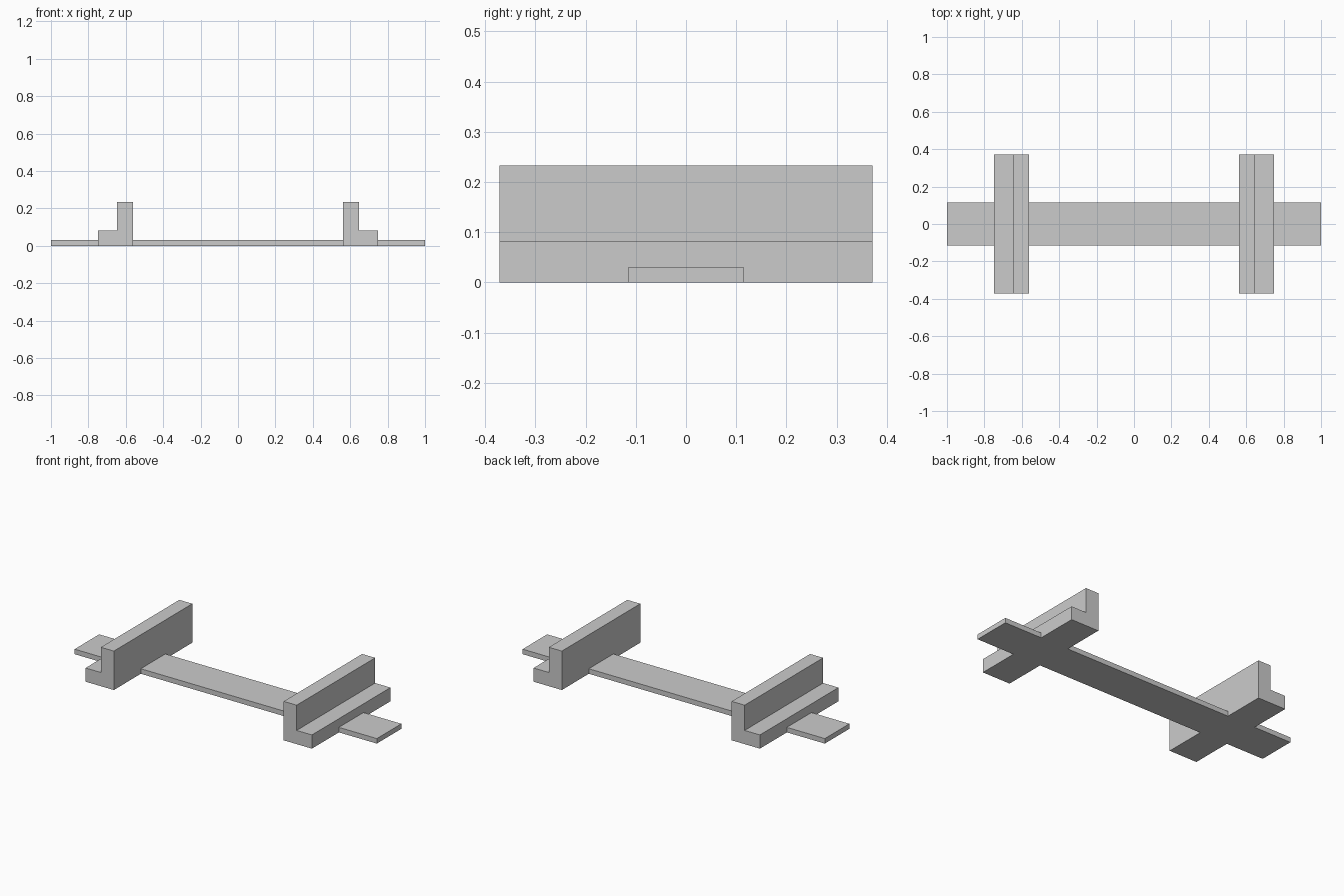
import bpy
import bmesh

if "Cube" in bpy.data.objects:
    bpy.data.objects.remove(bpy.data.objects["Cube"])


def extrude_profile(name, profile, half_depth):
    """Solid made from an x-z outline, extruded along y."""
    bm = bmesh.new()
    face = bm.faces.new([bm.verts.new((x, -half_depth, z)) for x, z in profile])
    ext = bmesh.ops.extrude_face_region(bm, geom=[face])
    moved = [v for v in ext["geom"] if isinstance(v, bmesh.types.BMVert)]
    bmesh.ops.translate(bm, verts=moved, vec=(0, 2 * half_depth, 0))
    bmesh.ops.recalc_face_normals(bm, faces=bm.faces)
    mesh = bpy.data.meshes.new(name)
    bm.to_mesh(mesh)
    bm.free()
    obj = bpy.data.objects.new(name, mesh)
    bpy.context.collection.objects.link(obj)
    return obj


# Long flat plank joining the two ends
plank = extrude_profile("plank_frame", [(-1, 0), (1, 0), (1, 0.03), (-1, 0.03)], 0.116)

# Stepped end blocks: tall inner wall with a low outer ledge
step = [(0.562, 0), (0.749, 0), (0.749, 0.082),
        (0.648, 0.082), (0.648, 0.233), (0.562, 0.233)]

# Fuse both blocks into the plank as one clean solid
blocks = []
for side, name in ((-1, "left_block"), (1, "right_block")):
    block = extrude_profile(name, [(side * x, z) for x, z in step], 0.371)
    mod = plank.modifiers.new("join_" + name, 'BOOLEAN')
    mod.operation = 'UNION'
    mod.solver = 'EXACT'
    mod.object = block
    blocks.append(block)

bpy.context.view_layer.update()
graph = bpy.context.evaluated_depsgraph_get()
fused = bpy.data.meshes.new_from_object(plank.evaluated_get(graph))
plank.modifiers.clear()
plank.data = fused
for block in blocks:
    bpy.data.objects.remove(block)
